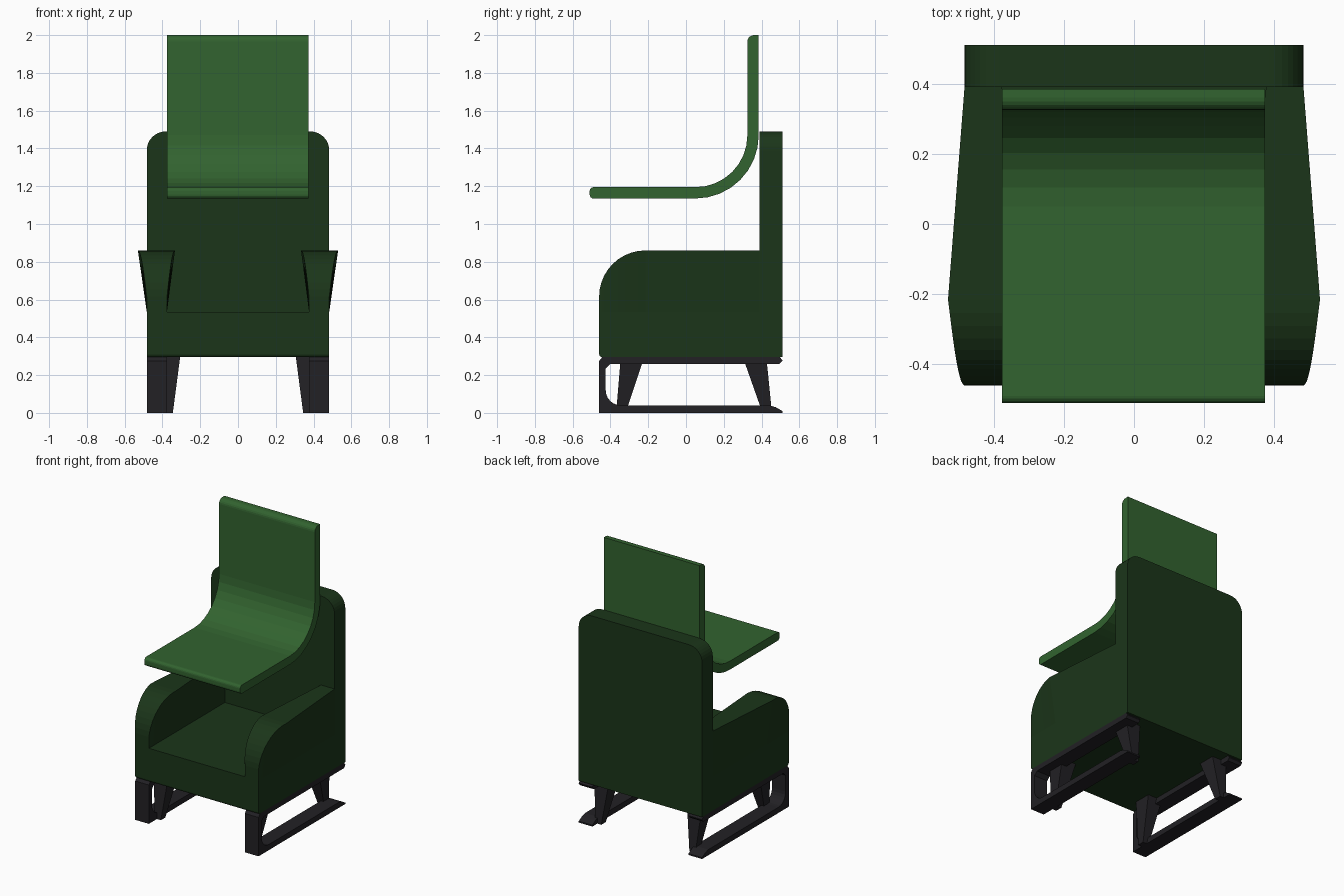
import bpy, bmesh
from math import sin, cos, pi, radians

if "Cube" in bpy.data.objects:
    bpy.data.objects.remove(bpy.data.objects["Cube"])


def material(name, rgb):
    m = bpy.data.materials.new(name)
    m.diffuse_color = (*rgb, 1)
    m.use_nodes = True
    m.node_tree.nodes["Principled BSDF"].inputs["Base Color"].default_value = m.diffuse_color
    return m


DARK = material("dark_green", (0.011, 0.036, 0.010))
LIGHT = material("light_green", (0.032, 0.125, 0.029))
BLACK = material("black", (0.016, 0.015, 0.018))


def finish(name, bm, mat):
    bmesh.ops.recalc_face_normals(bm, faces=bm.faces)
    me = bpy.data.meshes.new(name)
    bm.to_mesh(me)
    bm.free()
    me.materials.append(mat)
    ob = bpy.data.objects.new(name, me)
    bpy.context.collection.objects.link(ob)
    return ob


def loft(name, rings, mat):
    """Skin a list of equal-length rings and cap both ends."""
    bm = bmesh.new()
    vs = [[bm.verts.new(p) for p in r] for r in rings]
    n = len(vs[0])
    for a, b in zip(vs, vs[1:]):
        for i in range(n):
            j = (i + 1) % n
            bm.faces.new((a[i], a[j], b[j], b[i]))
    bm.faces.new(vs[0])
    bm.faces.new(vs[-1])
    return finish(name, bm, mat)


def extrude_x(name, profile, x0, x1, mat):
    return loft(name, [[(x, y, z) for y, z in profile] for x in (x0, x1)], mat)


def arc(cx, cy, r, a0, a1, n):
    return [(cx + r * cos(radians(a0 + (a1 - a0) * i / n)),
             cy + r * sin(radians(a0 + (a1 - a0) * i / n))) for i in range(n + 1)]


W, INNER = 0.483, 0.376   # half widths of body and seat opening

# Base block with softened lower front edge
base = arc(-0.445, 0.311, 0.015, 180, 270, 3) + [(0.39, 0.296), (0.39, 0.535), (-0.46, 0.535)]
extrude_x("seat_base", base, -W, W, DARK)

# Backrest shell with rounded top corners
shell = [(-W, 0.296), (W, 0.296)] + arc(W - 0.1, 1.39, 0.1, 0, 90, 8) + arc(-W + 0.1, 1.39, 0.1, 90, 180, 8)
loft("back_shell", [[(x, y, z) for x, z in shell] for y in (0.39, 0.51)], DARK)

# Armrests: rounded front, flaring to both sides towards the top
for side, label in ((-1, "left"), (1, "right")):
    rings = []
    stations = []
    for i in range(11):
        t = pi / 2 * i / 10
        stations.append((-0.46 + 0.245 * (1 - cos(t)), 0.615 + 0.245 * sin(t), 0.047 * i / 10))
    stations.append((0.39, 0.86, 0))
    for y, z, d in stations:
        rings.append([(side * x, y, h) for x, h in
                      ((INNER, 0.535), (W, 0.535), (W + d, z), (INNER - d * 0.9, z))])
    loft(label + "_armrest", rings, DARK)

# Bent cushion floating above the seat
cushion = (arc(-0.49, 1.155, 0.02, 180, 270, 4)
           + arc(0.05, 1.47, 0.335, -90, 0, 8)
           + [(0.385, 2.0)]
           + arc(0.36, 1.965, 0.035, 90, 180, 5)
           + arc(0.05, 1.47, 0.275, 0, -90, 8)
           + arc(-0.49, 1.175, 0.02, 90, 180, 4))
extrude_x("bent_cushion", cushion, -0.376, 0.374, LIGHT)

# Sled frames: top rail, front post and tapered floor rail in one profile
frame = ([(-0.46, 0.0), (0.51, 0.0), (0.51, 0.01), (0.475, 0.03), (0.44, 0.04)]
         + arc(-0.345, 0.12, 0.08, 270, 180, 6)
         + [(-0.425, 0.235), (-0.40, 0.259), (0.495, 0.259), (0.51, 0.275),
            (0.51, 0.28), (0.495, 0.297), (-0.442, 0.297), (-0.46, 0.275)])
for side, label in ((-1, "left"), (1, "right")):
    extrude_x(label + "_sled_frame", frame, side * INNER, side * W, BLACK)
    # Tapered slanted legs beside each frame
    for end, (t0, t1, b0, b1) in (("front", (-0.345, -0.22, -0.37, -0.32)),
                                  ("rear", (0.30, 0.425, 0.405, 0.455))):
        rings = []
        for z, x0, x1, y0, y1 in ((0.0, 0.345, 0.392, b0, b1),
                                  (0.298, 0.306, 0.42, t0, t1)):
            rings.append([(side * x0, y0, z), (side * x1, y0, z),
                          (side * x1, y1, z), (side * x0, y1, z)])
        loft(f"{label}_{end}_leg", rings, BLACK)
